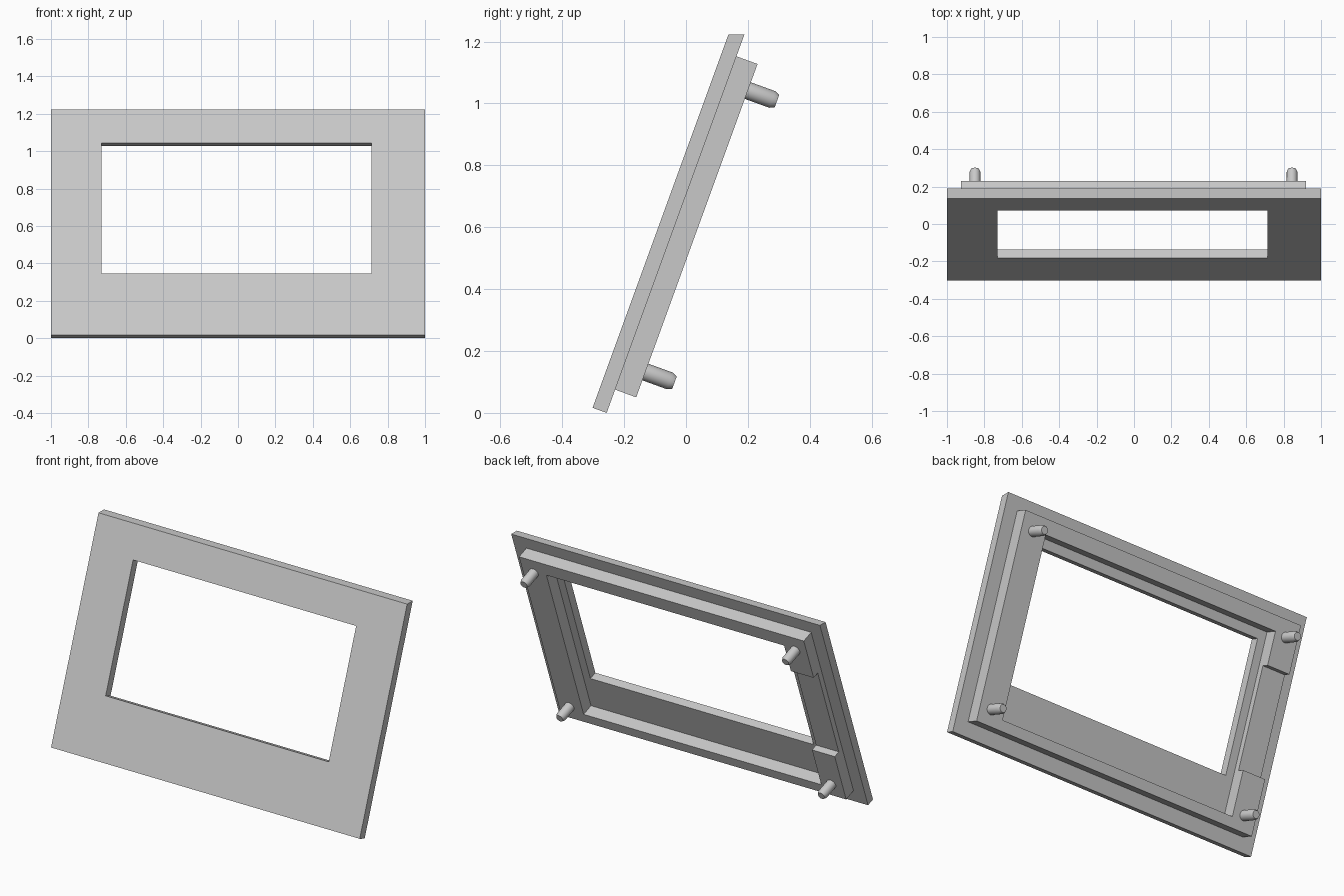
import bpy, bmesh, math

if "Cube" in bpy.data.objects:
    bpy.data.objects.remove(bpy.data.objects["Cube"])

TILT = math.radians(20)
ORIGIN = (0, -0.302, 0.0165)          # lower front edge of the leaning panel
PLATE_T, RIM_T = 0.0485, 0.121        # depth of plate back and rim back

grey = bpy.data.materials.new("light_grey")
grey.diffuse_color = (0.58, 0.58, 0.58, 1)
grey.use_nodes = True
grey.node_tree.nodes["Principled BSDF"].inputs["Base Color"].default_value = grey.diffuse_color


def add_object(name, bm):
    """Local axes: x across, y depth towards the back, z up along the panel."""
    bmesh.ops.recalc_face_normals(bm, faces=bm.faces)
    mesh = bpy.data.meshes.new(name)
    bm.to_mesh(mesh)
    bm.free()
    mesh.materials.append(grey)
    ob = bpy.data.objects.new(name, mesh)
    ob.location = ORIGIN
    ob.rotation_euler = (-TILT, 0, 0)
    bpy.context.collection.objects.link(ob)
    return ob


def frame(name, outer, inner, y0, y1, top_slope=0.0):
    """Rectangular frame; each rectangle is (x0, x1, z0, z1)."""
    bm = bmesh.new()

    def loop(rect, y, lift=0.0):
        x0, x1, z0, z1 = rect
        return [bm.verts.new(p) for p in
                ((x0, y, z0), (x1, y, z0), (x1, y, z1 + lift), (x0, y, z1 + lift))]

    loops = [loop(outer, y0), loop(outer, y1, top_slope),
             loop(inner, y1), loop(inner, y0)]
    for a, b in zip(loops, loops[1:] + loops[:1]):
        for i in range(4):
            j = (i + 1) % 4
            bm.faces.new((a[i], a[j], b[j], b[i]))
    return add_object(name, bm)


def box(name, x0, x1, y0, y1, z0, z1):
    bm = bmesh.new()
    bmesh.ops.create_cube(bm, size=1)
    for v in bm.verts:
        v.co = (x0 if v.co.x < 0 else x1,
                y0 if v.co.y < 0 else y1,
                z0 if v.co.z < 0 else z1)
    return add_object(name, bm)


def pin(name, x, z, sides=24):
    """Round peg with a chamfered tip."""
    bm = bmesh.new()
    rings = []
    for r, y in ((0.0285, RIM_T - 0.005), (0.0285, 0.205), (0.021, 0.221)):
        rings.append([bm.verts.new((x + r * math.cos(2 * math.pi * i / sides), y,
                                    z + r * math.sin(2 * math.pi * i / sides)))
                      for i in range(sides)])
    for a, b in zip(rings, rings[1:]):
        for i in range(sides):
            j = (i + 1) % sides
            bm.faces.new((a[i], a[j], b[j], b[i]))
    bm.faces.new(rings[0])
    bm.faces.new(rings[-1])
    ob = add_object(name, bm)
    bpy.ops.object.select_all(action='DESELECT')
    ob.select_set(True)
    bpy.context.view_layer.objects.active = ob
    bpy.ops.object.shade_smooth_by_angle(angle=math.radians(25))


# Front plate with window; its top edge is cut level with the ground
frame("front_plate", (-1, 1, 0, 1.284), (-0.73, 0.715, 0.35, 1.0935),
      0, PLATE_T, PLATE_T * math.tan(TILT))

# Raised rim on the back, with a shallow notch in one side
rim = frame("back_rim", (-0.925, 0.92, 0.08, 1.2265), (-0.778, 0.762, 0.138, 1.145),
            PLATE_T, RIM_T)
cutter = box("notch_cutter", -1.0, -0.77, RIM_T - 0.04, 0.2, 0.39, 0.96)
cutter.hide_render = True
cutter.hide_set(True)
notch = rim.modifiers.new("notch", 'BOOLEAN')
notch.operation = 'DIFFERENCE'
notch.solver = 'EXACT'
notch.object = cutter

# Mounting pins near the four corners
for side, x in (("left", -0.85), ("right", 0.845)):
    for level, z in (("lower", 0.167), ("upper", 1.135)):
        pin(f"{level}_{side}_pin", x, z)
